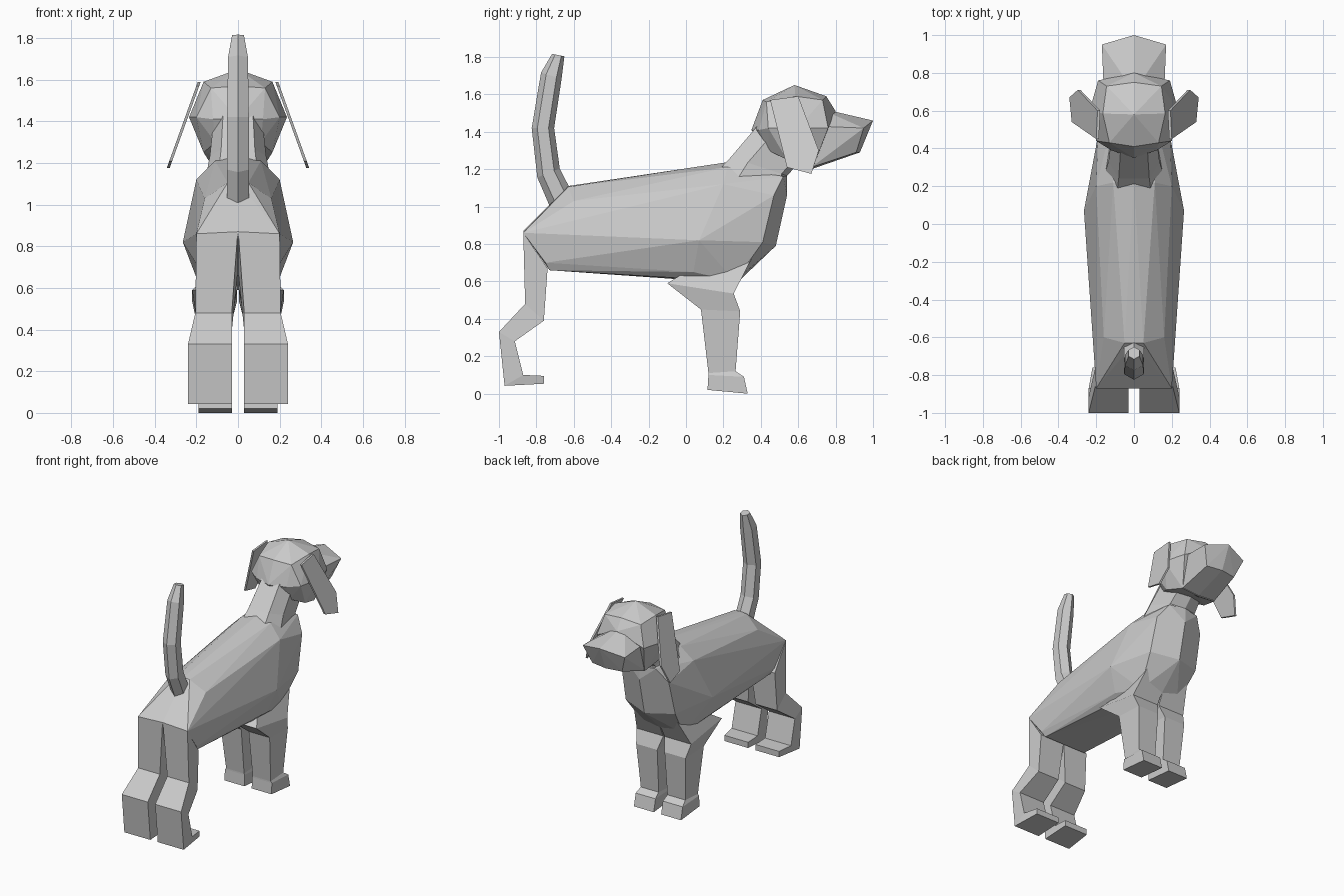
import bpy, bmesh, math
from mathutils import Vector

if "Cube" in bpy.data.objects:
    bpy.data.objects.remove(bpy.data.objects["Cube"])


def finish(name, bm, mirror=False):
    bmesh.ops.recalc_face_normals(bm, faces=bm.faces)
    me = bpy.data.meshes.new(name)
    bm.to_mesh(me)
    bm.free()
    ob = bpy.data.objects.new(name, me)
    bpy.context.collection.objects.link(ob)
    if mirror:
        mod = ob.modifiers.new("Mirror", 'MIRROR')
        mod.use_mirror_merge = False
    return ob


def hull(name, half):
    """Faceted convex form from points of one half, mirrored over x."""
    bm = bmesh.new()
    for x, y, z in half:
        bm.verts.new((x, y, z))
        if x:
            bm.verts.new((-x, y, z))
    res = bmesh.ops.convex_hull(bm, input=bm.verts)
    loose = [v for v in bm.verts if not v.link_faces]
    bmesh.ops.delete(bm, geom=loose, context='VERTS')
    bmesh.ops.dissolve_limit(bm, angle_limit=math.radians(2),
                             verts=bm.verts, edges=bm.edges)
    return finish(name, bm)


def loft(name, rings, mirror=False):
    """Skin a row of equal-length rings and cap both ends."""
    bm = bmesh.new()
    vs = [[bm.verts.new(p) for p in r] for r in rings]
    n = len(vs[0])
    for a, b in zip(vs, vs[1:]):
        for i in range(n):
            j = (i + 1) % n
            bm.faces.new((a[i], a[j], b[j], b[i]))
    bm.faces.new(vs[0])
    bm.faces.new(vs[-1])
    return finish(name, bm, mirror)


def leg(name, sections):
    """Each section: back (y, z), front (y, z), inner x, outer x."""
    loft(name, [[(i, *b), (o, *b), (o, *f), (i, *f)]
                for b, f, i, o in sections], mirror=True)


# Torso
hull("torso", [
    (0, -.87, .87), (.2, -.87, .86), (.19, -.75, .70), (.17, -.73, .66),
    (0, -.63, 1.11), (.05, -.63, 1.105), (.16, -.60, 1.03),
    (0, .14, 1.21), (.2, .20, 1.12), (.265, .07, .82), (.2, .04, .65), (.15, .05, .63),
    (.11, .22, 1.21), (0, .24, 1.24), (.12, .52, 1.16), (0, .54, 1.16),
    (.19, .47, 1.06), (0, .54, 1.06), (.2, .41, .81), (0, .48, .79),
    (.16, .26, .60), (0, .27, .59)])

# Neck: six-sided sections
def neck_ring(back, front, w):
    (yb, zb), (yf, zf) = back, front
    at = lambda t: (yb + (yf - yb) * t, zb + (zf - zb) * t)
    return [(-w * .6, *at(0)), (w * .6, *at(0)), (w, *at(.3)),
            (w * .8, *at(.9)), (0, *at(1)), (-w * .8, *at(.9)), (-w, *at(.3))]

loft("neck", [neck_ring((.17, 1.19), (.54, 1.08), .15),
              neck_ring((.24, 1.265), (.54, 1.165), .135),
              neck_ring((.38, 1.43), (.62, 1.25), .12)])

# Head
hull("skull", [
    (0, .35, 1.41), (.12, .39, 1.41), (.11, .44, 1.30),
    (0, .41, 1.57), (.13, .43, 1.56), (.20, .44, 1.42),
    (0, .58, 1.65), (.165, .585, 1.59), (.235, .60, 1.42), (.165, .54, 1.25),
    (0, .75, 1.59), (.145, .73, 1.57), (.19, .76, 1.42), (0, .80, 1.51),
    (.14, .68, 1.21), (0, .68, 1.20)])
hull("muzzle", [
    (0, .70, 1.53), (.16, .70, 1.43), (.14, .67, 1.21), (0, .67, 1.20),
    (0, 1.0, 1.46), (.17, .95, 1.42), (.12, .91, 1.29), (0, .93, 1.29)])

# Ears: thin hanging flaps
outline = [(.45, 1.57), (.60, 1.59), (.71, 1.30), (.67, 1.175), (.54, 1.21)]
loft("ears", [[(.185 + dx + (1.59 - z) * .36, y, z) for y, z in outline]
              for dx in (-.006, .008)], mirror=True)

# Tail: hexagonal tapered tube
path = [(-.665, 1.03, .06, -.6), (-.735, 1.18, .06, -.4), (-.765, 1.42, .06, 0),
        (-.72, 1.70, .055, .3), (-.683, 1.81, .033, .2)]
loft("tail", [[(r * math.sin(k * math.pi / 3), y + r * math.cos(k * math.pi / 3),
                z - t * r * math.cos(k * math.pi / 3)) for k in range(6)]
              for y, z, r, t in path])

# Legs
leg("hind_legs", [
    ((-.87, .86), (-.74, .67), .002, .2),
    ((-.86, .48), (-.76, .39), .03, .205),
    ((-1.0, .33), (-.915, .28), .03, .24),
    ((-.97, .042), (-.87, .10), .03, .24),
    ((-.76, .053), (-.76, .095), .03, .22)])
leg("front_legs", [
    ((-.02, .64), (.36, .74), .002, .17),
    ((-.10, .59), (.255, .535), .005, .22),
    ((.08, .45), (.29, .44), .03, .20),
    ((.12, .11), (.265, .12), .035, .18),
    ((.12, .10), (.31, .09), .03, .19),
    ((.115, .02), (.33, .0), .03, .19)])
